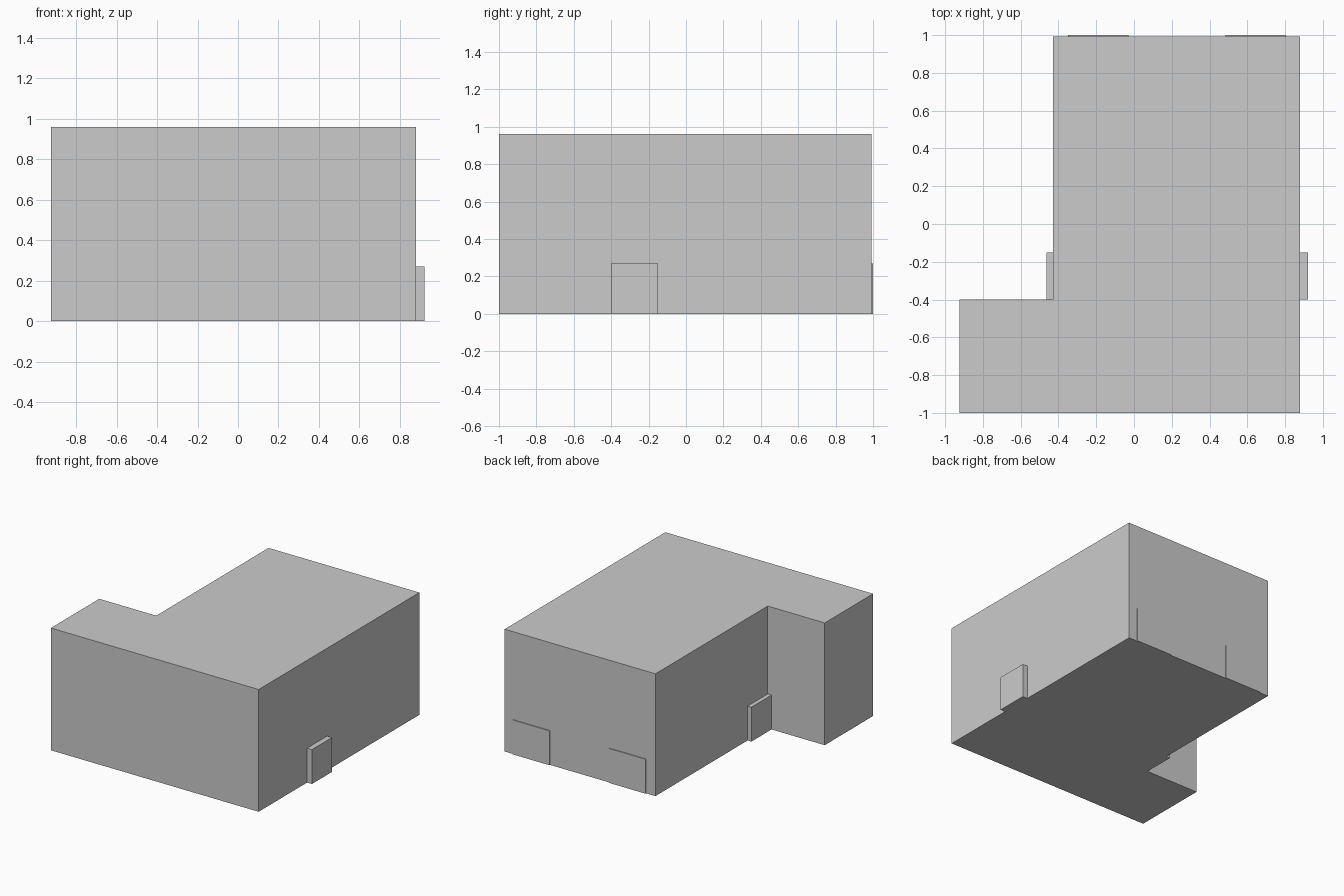
import bpy
import bmesh

if "Cube" in bpy.data.objects:
    bpy.data.objects.remove(bpy.data.objects["Cube"])


def extrude_profile(name, points, height):
    """Closed flat-faced solid from a plan outline standing on z = 0."""
    bm = bmesh.new()
    base = bm.faces.new([bm.verts.new((x, y, 0)) for x, y in points])
    top = bmesh.ops.extrude_face_region(bm, geom=[base], use_keep_orig=True)
    verts = [g for g in top["geom"] if isinstance(g, bmesh.types.BMVert)]
    bmesh.ops.translate(bm, verts=verts, vec=(0, 0, height))
    bmesh.ops.recalc_face_normals(bm, faces=bm.faces)
    mesh = bpy.data.meshes.new(name)
    bm.to_mesh(mesh)
    bm.free()
    obj = bpy.data.objects.new(name, mesh)
    bpy.context.collection.objects.link(obj)
    return obj


def door(name, x0, x1, y0, y1):
    return extrude_profile(name, [(x0, y0), (x1, y0), (x1, y1), (x0, y1)], 0.27)


LEFT, INNER, RIGHT = -0.925, -0.43, 0.88
FRONT, STEP, BACK = -1.0, -0.4, 0.993

# L-shaped building block
extrude_profile("building", [(LEFT, FRONT), (RIGHT, FRONT), (RIGHT, BACK),
                             (INNER, BACK), (INNER, STEP), (LEFT, STEP)], 0.96)

# Side doors
door("right_door", RIGHT, 0.922, STEP, -0.15)
door("left_door", -0.463, INNER, STEP, -0.15)

# Wide back doors
for i, x in enumerate((-0.35, 0.485)):
    door(f"back_door_{i + 1}", x, x + 0.32, BACK, 1.0)
